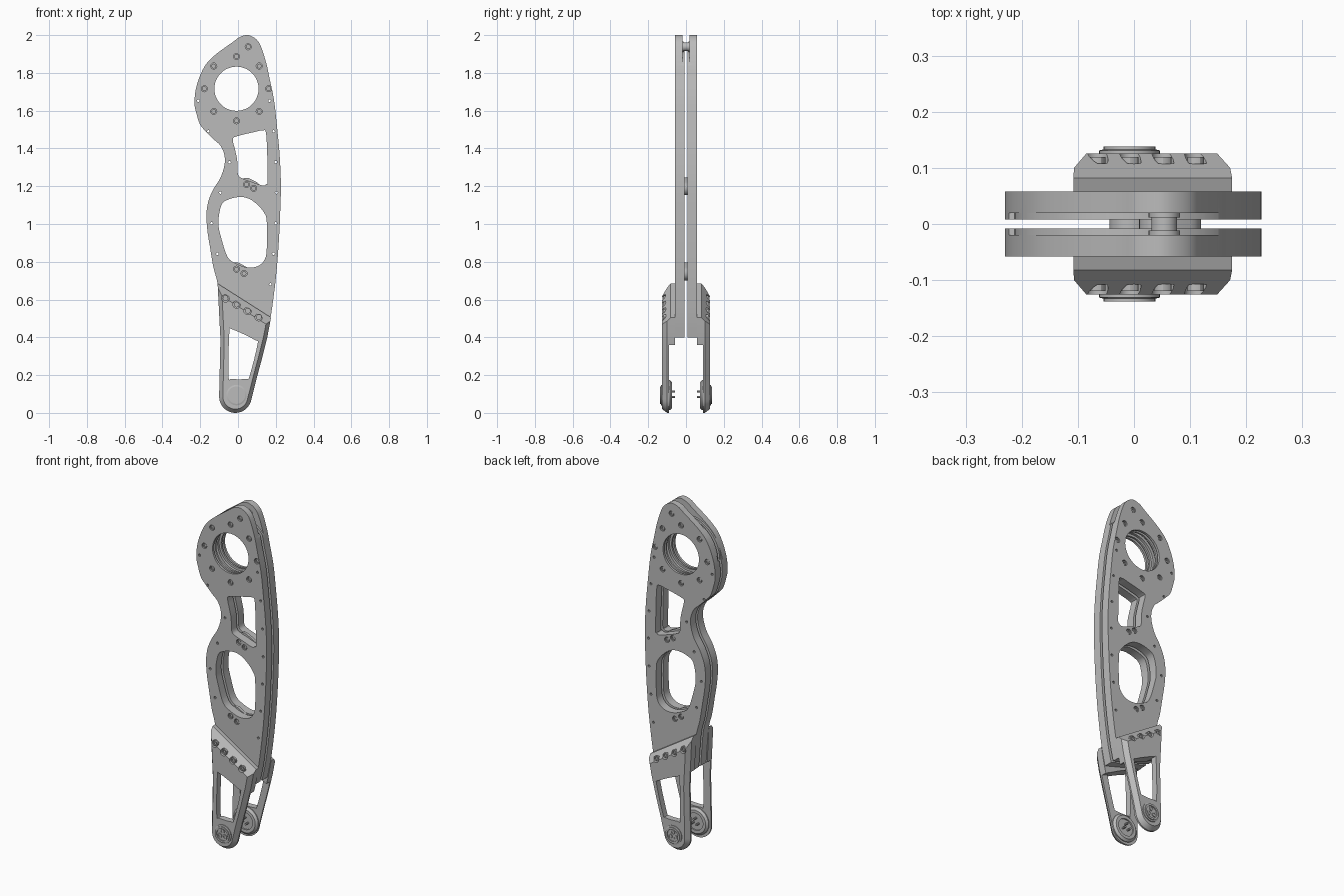
import bpy
import bmesh
from math import sin, cos, pi, radians
from mathutils import Vector

default_cube = bpy.data.objects.get("Cube")
if default_cube:
    bpy.data.objects.remove(default_cube, do_unlink=True)

metal = bpy.data.materials.new("machined grey")
metal.use_nodes = True
GREY = (0.5, 0.5, 0.5, 1)
metal.diffuse_color = GREY
metal.node_tree.nodes["Principled BSDF"].inputs["Base Color"].default_value = GREY


# Helpers: 2D outlines live in the x-z plane and are lofted along y
def circle(centre, radius, count=16, start=0, sweep=2 * pi, closed=True):
    steps = count if closed else count - 1
    return [(centre[0] + radius * cos(start + sweep * i / steps),
             centre[1] + radius * sin(start + sweep * i / steps)) for i in range(count)]


def smooth(points, closed=True, steps=4):
    pts = [Vector(p) for p in points]
    last = len(pts) - 1
    result = []
    for i in range(len(pts) if closed else last):
        if closed:
            a, b, c, d = (pts[(i + k) % len(pts)] for k in (-1, 0, 1, 2))
        else:
            a, b, c, d = (pts[min(max(i + k, 0), last)] for k in (-1, 0, 1, 2))
        for step in range(steps):
            t = step / steps
            p = b + (c - a) * t / 2 + (a - b * 2.5 + c * 2 - d / 2) * t * t
            p += (b * 1.5 - a / 2 - c * 1.5 + d / 2) * t ** 3
            result.append(tuple(p))
    if not closed:
        result.append(tuple(pts[last]))
    return result


def inset(points, distance):
    pts = [Vector(p) for p in points]
    count = len(pts)
    area = sum(pts[i - 1].cross(pts[i]) for i in range(count))
    side = 1 if area > 0 else -1
    result = []
    for i in range(count):
        before = (pts[i] - pts[i - 1]).normalized()
        after = (pts[(i + 1) % count] - pts[i]).normalized()
        n1 = Vector((-before.y, before.x)) * side
        n2 = Vector((-after.y, after.x)) * side
        result.append(tuple(pts[i] + (n1 + n2) * distance / (1 + n1.dot(n2))))
    return result


def loft(bm, rings):
    loops = [[bm.verts.new((x, y, z)) for x, z in outline] for outline, y in rings]
    faces = [bm.faces.new(loops[0]), bm.faces.new(loops[-1])]
    for low, high in zip(loops, loops[1:]):
        for i in range(len(low)):
            faces.append(bm.faces.new((low[i - 1], low[i], high[i], high[i - 1])))
    bmesh.ops.recalc_face_normals(bm, faces=faces)


def prism(bm, outline, y1, y2):
    loft(bm, [(outline, y1), (outline, y2)])


def make(name, bm):
    mesh = bpy.data.meshes.new(name)
    bm.to_mesh(mesh)
    bm.free()
    mesh.materials.append(metal)
    obj = bpy.data.objects.new(name, mesh)
    bpy.context.collection.objects.link(obj)
    return obj


def carve(obj, cutter_bm):
    cutter = make("cutter", cutter_bm)
    mod = obj.modifiers.new("cut", "BOOLEAN")
    mod.operation = "DIFFERENCE"
    mod.solver = "EXACT"
    mod.use_self = True
    mod.object = cutter
    graph = bpy.context.evaluated_depsgraph_get()
    mesh = bpy.data.meshes.new_from_object(obj.evaluated_get(graph))
    obj.modifiers.clear()
    obj.data = mesh
    bpy.data.objects.remove(cutter, do_unlink=True)


def soften(obj):
    bpy.ops.object.select_all(action="DESELECT")
    obj.select_set(True)
    bpy.context.view_layer.objects.active = obj
    bpy.ops.object.shade_smooth_by_angle(angle=radians(30))


def bolt_head(bm, centre, radius, bottom, top, side):
    rim = circle(centre, radius, 12)
    socket = circle(centre, radius * 0.55, 12)
    floor = (top + bottom) / 2
    loft(bm, [(rim, side * bottom), (rim, side * top),
              (socket, side * top), (socket, side * floor)])


# Outlines of the side plate and its openings
right_edge = [(.15, .4), (.175, .52), (.2, .71), (.215, .89), (.223, 1.05), (.227, 1.21),
              (.22, 1.37), (.205, 1.53), (.19, 1.66), (.165, 1.78), (.15, 1.85), (.125, 1.93),
              (.1, 1.975), (.055, 2)]
left_edge = [(.01, 1.99), (-.025, 1.965), (-.115, 1.9), (-.17, 1.845), (-.205, 1.775),
             (-.225, 1.705), (-.23, 1.635), (-.22, 1.585), (-.2, 1.525), (-.165, 1.485),
             (-.125, 1.445), (-.093, 1.415), (-.072, 1.365), (-.072, 1.31), (-.093, 1.245),
             (-.13, 1.185), (-.157, 1.12), (-.167, 1.05), (-.162, .965), (-.147, .87),
             (-.13, .77), (-.106, .67), (-.09, .47)]
plate_outline = smooth(right_edge + left_edge, closed=False)
upper_window = smooth([(-.027, 1.445), (-.01, 1.463), (.1, 1.49), (.13, 1.495), (.15, 1.47),
                       (.157, 1.235), (.15, 1.212), (.13, 1.204), (.07, 1.224), (.025, 1.24),
                       (0, 1.262), (-.004, 1.335), (-.015, 1.39)])
lower_window = smooth([(-.088, 1.1), (-.05, 1.13), (.01, 1.143), (.06, 1.133), (.105, 1.1),
                       (.138, 1.06), (.152, 1.015), (.152, .865), (.14, .81), (.105, .777),
                       (.05, .77), (-.01, .79), (-.055, .825), (-.087, .92), (-.104, 1.005)])

# Hole positions
bore = (-.008, 1.716)
tip = (.054, 1.938)
upper_pair = [(.045, 1.209), (.083, 1.189)]
lower_pair = [(-.008, .761), (.032, .738)]
plate_bolts = circle(bore, .17, 8) + [tip] + upper_pair + lower_pair
rivet_x = [(-.21, .167), (-.157, .188), (-.045, .2), (-.093, .204), (-.14, .2), (-.109, .188)]
rivets = [(x, 1.652 - .162 * i) for i, pair in enumerate(rivet_x) for x in pair]
rivets.append((.172, .68))

# Outlines of the lower bracket
foot = (-.014, .086)
bracket_outline = ([(.175, .505), (-.108, .685), (-.093, .39)]
                   + circle(foot, .086, 18, pi, pi * .95, closed=False)
                   + [(.098, .18), (.125, .28), (.155, .4)])
leg_window = smooth([(-.046, .425), (-.03, .442), (.09, .386), (.103, .362),
                     (.062, .198), (.045, .18), (-.033, .18), (-.05, .198)])
bracket_bolts = [(-.066 + .0587 * i, .607 - .0333 * i) for i in range(4)]
hub = (-.008, .094)

for side, label in ((-1, "front"), (1, "back")):
    # Side plate with windows, stepped bore and relieved tip
    bm = bmesh.new()
    prism(bm, plate_outline, side * .008, side * .058)
    plate = make(label + "_side_plate", bm)
    cut = bmesh.new()
    for window in (upper_window, lower_window):
        prism(cut, window, 0, side * .1)
    narrow, wide = circle(bore, .117, 48), circle(bore, .13, 48)
    loft(cut, [(wide, 0), (wide, side * .022), (narrow, side * .022), (narrow, side * .032),
               (wide, side * .032), (wide, side * .045), (narrow, side * .045), (narrow, side * .1)])
    for centre in rivets:
        prism(cut, circle(centre, .007, 10), 0, side * .1)
    for centre in plate_bolts:
        prism(cut, circle(centre, .016), side * .045, side * .1)
    carve(plate, cut)
    relief = bmesh.new()
    arc = circle(bore, .205, 33, 0, pi, closed=False)
    prism(relief, arc + [(-.5, bore[1]), (-.5, 2.2), (.5, 2.2), (.5, bore[1])], 0, side * .0196)
    carve(plate, relief)
    soften(plate)

    # Bracket with chamfered rim and sloping top edge
    bm = bmesh.new()
    loft(bm, [(bracket_outline, side * .058), (bracket_outline, side * .1),
              (inset(bracket_outline, .02), side * .126)])
    edge_up = Vector((.537, 0, .844))
    split = bmesh.ops.bisect_plane(bm, geom=bm.verts[:] + bm.edges[:] + bm.faces[:],
                                   plane_co=(-.108, side * .082, .685),
                                   plane_no=edge_up + Vector((0, side, 0)), clear_outer=True)
    rim = [e for e in split["geom_cut"] if isinstance(e, bmesh.types.BMEdge)]
    bmesh.ops.edgeloop_fill(bm, edges=rim)
    bmesh.ops.recalc_face_normals(bm, faces=bm.faces)
    bracket = make(label + "_bracket", bm)
    cut = bmesh.new()
    prism(cut, [(-.3, .57), (.3, .285), (.3, -.1), (-.3, -.1)], 0, side * .09)
    carve(bracket, cut)
    cut = bmesh.new()
    prism(cut, leg_window, 0, side * .2)
    for centre in bracket_bolts:
        prism(cut, circle(centre, .02), side * .108, side * .2)
    carve(bracket, cut)
    soften(bracket)

    # Bolt heads
    bm = bmesh.new()
    for centre in plate_bolts:
        bolt_head(bm, centre, .0125, .044, .055, side)
    for centre in bracket_bolts:
        bolt_head(bm, centre, .015, .107, .119, side)
    soften(make(label + "_bolts", bm))

    # Foot hub: inner boss, outer cap and three screws through it
    bm = bmesh.new()
    loft(bm, [(circle(hub, r, 40), side * y) for r, y in
              ((.08, .095), (.08, .085), (.068, .074), (.05, .074), (.05, .082))])
    loft(bm, [(circle(hub, r, 40), side * y) for r, y in
              ((.054, .12), (.054, .131), (.046, .133), (.046, .138), (.035, .138), (.035, .132))])
    for centre in circle(hub, .019, 3, pi / 2):
        bolt_head(bm, centre, .013, .131, .137, side)
        prism(bm, circle(centre, .006, 10), side * .058, side * .09)
    soften(make(label + "_foot_hub", bm))

# Capsule spacers joining the two plates
for name, (a, b) in (("upper_spacer", upper_pair), ("lower_spacer", lower_pair)):
    bm = bmesh.new()
    capsule = (circle(a, .036, 13, radians(60), pi, closed=False)
               + circle(b, .036, 13, radians(240), pi, closed=False))
    prism(bm, capsule, -.0085, .0085)
    soften(make(name, bm))

# Spool between the plate tips
bm = bmesh.new()
loft(bm, [(circle(tip, r, 24), y) for r, y in
          ((.028, -.02), (.028, -.012), (.023, -.012), (.023, .012), (.028, .012), (.028, .02))])
soften(make("tip_spool", bm))
